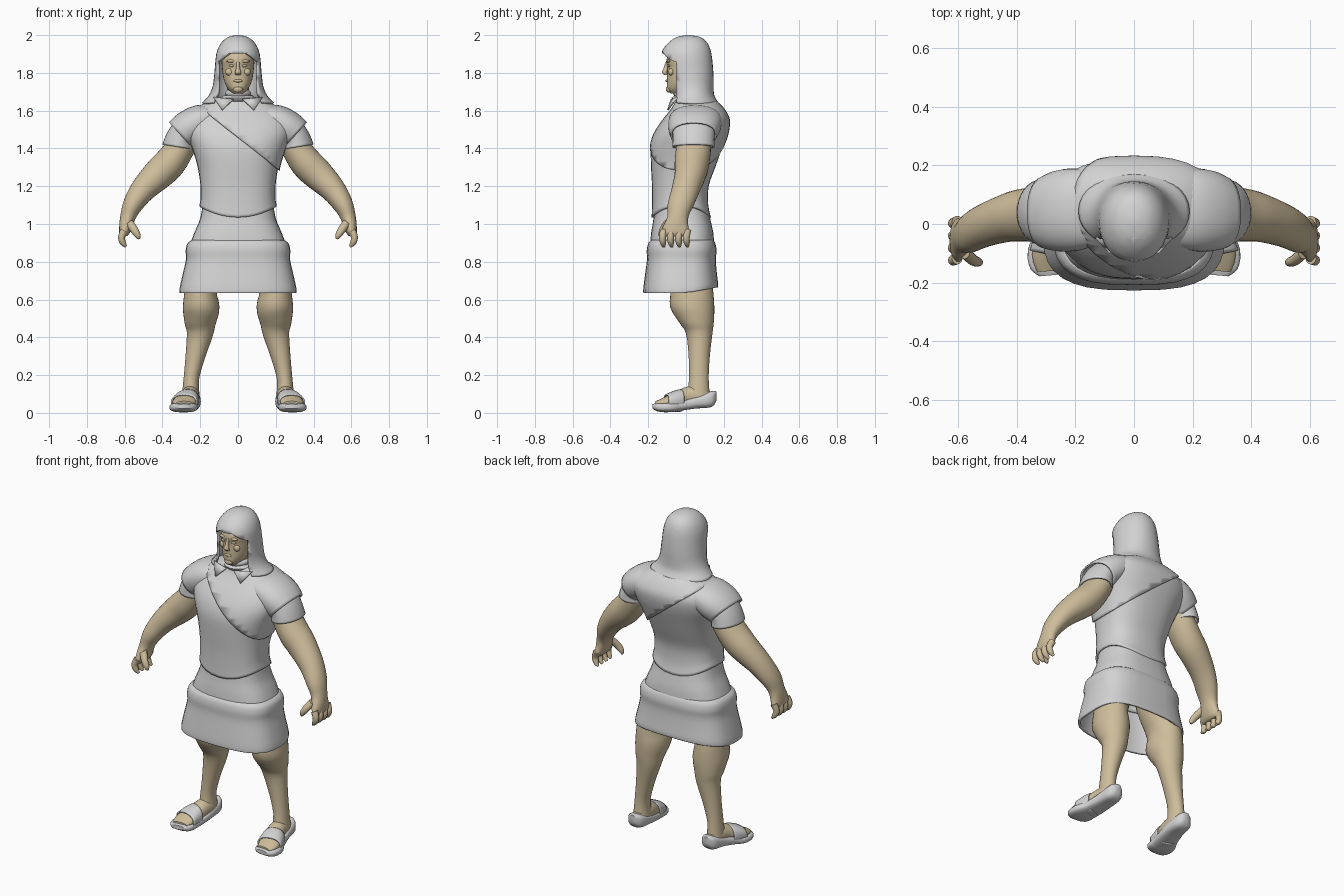
import bpy
import bmesh
import math
from mathutils import Vector

if "Cube" in bpy.data.objects:
    bpy.data.objects.remove(bpy.data.objects["Cube"], do_unlink=True)


def material(name, color):
    m = bpy.data.materials.new(name)
    m.use_nodes = True
    m.diffuse_color = (*color, 1)
    m.node_tree.nodes["Principled BSDF"].inputs["Base Color"].default_value = (*color, 1)
    return m


CLOTH = material("light grey cloth", (0.65, 0.65, 0.65))
SKIN = material("tan skin", (0.62, 0.51, 0.33))
made = []


def finish(name, bm, mat, thick=0):
    bmesh.ops.recalc_face_normals(bm, faces=bm.faces)
    mesh = bpy.data.meshes.new(name)
    bm.to_mesh(mesh)
    bm.free()
    mesh.materials.append(mat)
    ob = bpy.data.objects.new(name, mesh)
    bpy.context.collection.objects.link(ob)
    if thick:
        mod = ob.modifiers.new("thickness", 'SOLIDIFY')
        mod.thickness = thick
        mod.offset = -1
    made.append(ob)
    return ob


def spline(rings, steps):
    """Catmull-Rom interpolation of ring values."""
    out = []
    for i in range(len(rings) - 1):
        p0, p1, p2, p3 = (Vector(rings[min(max(j, 0), len(rings) - 1)])
                          for j in range(i - 1, i + 3))
        for k in range(steps):
            t = k / steps
            out.append(p1 + 0.5 * t * ((p2 - p0) + t * ((2 * p0 - 5 * p1 + 4 * p2 - p3)
                       + t * (3 * p1 - p0 - 3 * p2 + p3))))
    return out + [Vector(rings[-1])]


def loft(rings, power=2.0, caps=True, along_y=False, side=1, seg=32, steps=3):
    """Skin rings (x, y, z, across, deep) that run downwards."""
    bm = bmesh.new()
    path = spline(rings, steps)
    loops = []
    for i, r in enumerate(path):
        d = path[min(i + 1, len(path) - 1)] - path[max(i - 1, 0)]
        t = Vector((d[0], 0, d[2])).normalized()
        n = Vector((-t.z, 0, t.x))
        loop = []
        for k in range(seg):
            a = math.tau * k / seg
            c, s = math.cos(a), math.sin(a)
            u = math.copysign(abs(c) ** (2 / power), c)
            v = math.copysign(abs(s) ** (2 / power), s)
            p = Vector(r[:3]) + n * u * r[3] + Vector((0, v * r[4], 0))
            if along_y:
                p = Vector((p.x, p.z, p.y))
            loop.append(bm.verts.new((p.x * side, p.y, p.z)))
        loops.append(loop)
    for a, b in zip(loops, loops[1:]):
        for k in range(seg):
            j = (k + 1) % seg
            bm.faces.new((a[k], a[j], b[j], b[k]))
    if caps:
        bm.faces.new(loops[0])
        bm.faces.new(loops[-1])
    return bm


def body(rows, grow=0):
    """Centred rings from (height, half width, front, back)."""
    return [(0, (f + b) / 2, z, w + grow, (b - f) / 2 + grow) for z, w, f, b in rows]


def blob(name, at, size, mat):
    bm = bmesh.new()
    bmesh.ops.create_uvsphere(bm, u_segments=16, v_segments=10, radius=1)
    for v in bm.verts:
        v.co = Vector([c * s for c, s in zip(v.co, size)]) + Vector(at)
    finish(name, bm, mat)


# Tunic with a hem that dips in the middle
TORSO = [(1.675, .07, -.04, .12), (1.64, .165, -.05, .165), (1.6, .235, -.075, .2),
         (1.55, .28, -.115, .222), (1.48, .275, -.16, .215), (1.4, .243, -.185, .19),
         (1.3, .213, -.185, .155), (1.2, .2, -.18, .12), (1.1, .198, -.18, .118),
         (1.035, .205, -.182, .132)]
bm = loft(body(TORSO), 2.5, caps=False)
for v in bm.verts:
    v.co.z += .055 * (v.co.x / .2) ** 2 * max(0, min(1, (1.25 - v.co.z) / .2))
finish("tunic", bm, CLOTH, .012)

# Mantle over the left shoulder, cut on a diagonal
bm = loft(body(TORSO[:8], .011), 2.5, caps=False)
bmesh.ops.bisect_plane(bm, geom=bm.verts[:] + bm.edges[:] + bm.faces[:],
                       plane_co=(0, 0, 1.46), plane_no=(.62, 0, .78), clear_inner=True)
finish("mantle", bm, CLOTH, .01)

# Skirt: fitted top and flared lower panel
finish("skirt_top", loft(body([(1.13, .183, -.165, .108), (1.03, .2, -.172, .128),
       (.95, .233, -.185, .145), (.87, .262, -.192, .15)]), 2.7, caps=False), CLOTH, .01)
bm = loft(body([(.915, .245, -.185, .145), (.897, .268, -.2, .155), (.86, .277, -.208, .162),
                (.81, .276, -.207, .158), (.73, .294, -.217, .164), (.66, .309, -.226, .17),
                (.635, .31, -.226, .168)]), 2.9, caps=False)
for v in bm.verts:
    if v.co.z < .75 and v.co.y > 0:
        v.co.z += .03 * (v.co.y / .17) * (.75 - v.co.z) / .115
finish("skirt_panel", bm, CLOTH, .014)

# Head and neck
finish("head", loft(body([(1.94, .05, -.05, .08), (1.9, .08, -.092, .1), (1.86, .086, -.104, .11),
       (1.835, .085, -.099, .11), (1.79, .08, -.1, .1), (1.75, .071, -.101, .08),
       (1.715, .053, -.1, .06), (1.69, .03, -.08, .03)]), 2.2), SKIN)
finish("neck", loft(body([(1.76, .055, -.03, .09), (1.62, .065, -.03, .1)])), SKIN)
finish("nose", loft([(0, -.098, 1.862, .008, .008), (0, -.107, 1.825, .01, .012),
       (0, -.113, 1.803, .017, .014), (0, -.104, 1.788, .013, .009)], seg=16), SKIN)
blob("lips", (0, -.099, 1.758), (.024, .009, .008), SKIN)
blob("chin", (0, -.09, 1.713), (.026, .017, .018), SKIN)
for side, word in ((1, "left"), (-1, "right")):
    blob(word + "_eye", (side * .034, -.09, 1.838), (.015, .01, .007), SKIN)
    blob(word + "_brow", (side * .036, -.092, 1.862), (.026, .012, .008), SKIN)
    blob(word + "_cheek", (side * .045, -.078, 1.805), (.022, .016, .02), SKIN)

# Hood with an arched face opening
bm = loft(body([(2.0, .012, 0, .024), (1.988, .055, -.052, .08), (1.955, .092, -.098, .115),
                (1.9, .115, -.13, .135), (1.8, .125, -.112, .145), (1.73, .134, -.095, .146),
                (1.68, .155, -.085, .15), (1.642, .19, -.085, .172)]), 2.1, caps=False)
bm.faces.new([v for v in bm.verts if abs(v.co.z - 2) < 1e-5])
planes = [((0, -.052, 0), (0, 1, 0)), ((0, 0, 1.905), (0, 0, 1))]
planes += [((s * .055, 0, 1.897), (s * .6, 0, .8)) for s in (1, -1)]
for co, no in planes:
    bmesh.ops.bisect_plane(bm, geom=bm.verts[:] + bm.edges[:] + bm.faces[:],
                           plane_co=co, plane_no=no)
opening = [f for f in bm.faces if all(
    (f.calc_center_median() - Vector(co)).dot(Vector(no)) < 0 for co, no in planes)]
bmesh.ops.delete(bm, geom=opening, context='FACES')
finish("hood", bm, CLOTH, .013)

# Rolled collar with two pointed lapels
for i, (z, w) in enumerate(((1.695, .07), (1.668, .088))):
    finish(f"collar_roll_{i + 1}", loft(body([(z + .014, w - .012, -.05, .1),
           (z, w, -.068 - .008 * i, .115), (z - .02, w - .004, -.06, .11)]), caps=False),
           CLOTH, .01)
for side, word in ((1, "left"), (-1, "right")):
    bm = bmesh.new()
    bm.faces.new([bm.verts.new((side * x, y, z)) for x, y, z in
                  ((.025, -.08, 1.662), (.13, -.05, 1.672), (.085, -.1, 1.605))])
    finish(word + "_lapel", bm, CLOTH, .008)

for side, word in ((1, "left"), (-1, "right")):
    def part(name, rings, mat, thick=0, **kw):
        finish(word + "_" + name, loft(rings, side=side, caps=not thick, **kw), mat, thick)

    # Shoulder cap and short sleeve
    part("shoulder_cap", [(.1, .055, 1.58, .05, .12), (.19, .05, 1.55, .085, .14),
         (.26, .045, 1.51, .093, .138), (.305, .04, 1.472, .09, .122)], CLOTH, .01, power=2.2)
    part("sleeve", [(.2, .045, 1.56, .06, .1), (.27, .042, 1.505, .072, .112),
         (.305, .04, 1.45, .078, .11), (.315, .04, 1.408, .086, .112)], CLOTH, .01)

    # Arm, palm, fingers and thumb
    part("arm", [(.25, .04, 1.5, .06, .08), (.3, .04, 1.41, .075, .092),
         (.36, .032, 1.325, .085, .092), (.42, .025, 1.265, .083, .085),
         (.5, 0, 1.185, .068, .076), (.555, -.027, 1.105, .054, .07),
         (.582, -.043, 1.04, .041, .056), (.594, -.054, .99, .035, .066),
         (.603, -.055, .95, .026, .076), (.604, -.055, .935, .015, .065)], SKIN)
    for i, finger in enumerate(("index", "middle", "ring", "little")):
        y = -.118 + .042 * i
        part(finger + "_finger", [(.603, y, .965, .02, .02), (.617, y - .006, .93, .018, .018),
             (.609, y - .004, .9, .016, .016), (.592, y, .88, .007, .008)], SKIN, seg=12)
    part("thumb", [(.578, -.095, 1.01, .022, .024), (.55, -.122, .97, .021, .02),
         (.53, -.13, .938, .016, .015), (.524, -.13, .92, .006, .006)], SKIN, seg=12)

    # Leg
    part("leg", [(.1, 0, 1.0, .1, .1), (.15, .01, .82, .105, .11), (.195, .03, .66, .085, .112),
         (.195, .033, .56, .097, .117), (.2, .055, .48, .084, .092), (.202, .07, .42, .07, .07),
         (.226, .07, .3, .052, .056), (.247, .068, .18, .041, .052),
         (.25, .066, .08, .048, .062)], SKIN)

    # Foot and sandal, lofted from heel to toe
    part("foot", [(.25, .08, .135, .03, .03), (.25, .085, .08, .046, .055),
         (.256, .085, .01, .05, .055), (.272, .07, -.05, .057, .045),
         (.286, .056, -.11, .062, .03), (.284, .048, -.16, .045, .014)], SKIN, along_y=True)
    part("sandal_sole", [(.25, .09, .162, .018, .024), (.25, .073, .135, .047, .042),
         (.254, .056, .05, .057, .033), (.27, .038, -.04, .065, .028),
         (.288, .03, -.1, .075, .027), (.286, .031, -.15, .066, .023),
         (.284, .034, -.175, .038, .012)], CLOTH, along_y=True, power=2.8)
    part("sandal_strap", [(.266, .066, -.028, .063, .06), (.276, .062, -.06, .068, .056),
         (.286, .056, -.105, .071, .043)], CLOTH, .008, along_y=True, power=2.3)

# Smooth shading with sharp creases kept
bpy.ops.object.select_all(action='DESELECT')
for ob in made:
    ob.select_set(True)
bpy.context.view_layer.objects.active = made[0]
bpy.ops.object.shade_smooth_by_angle(angle=math.radians(45))
